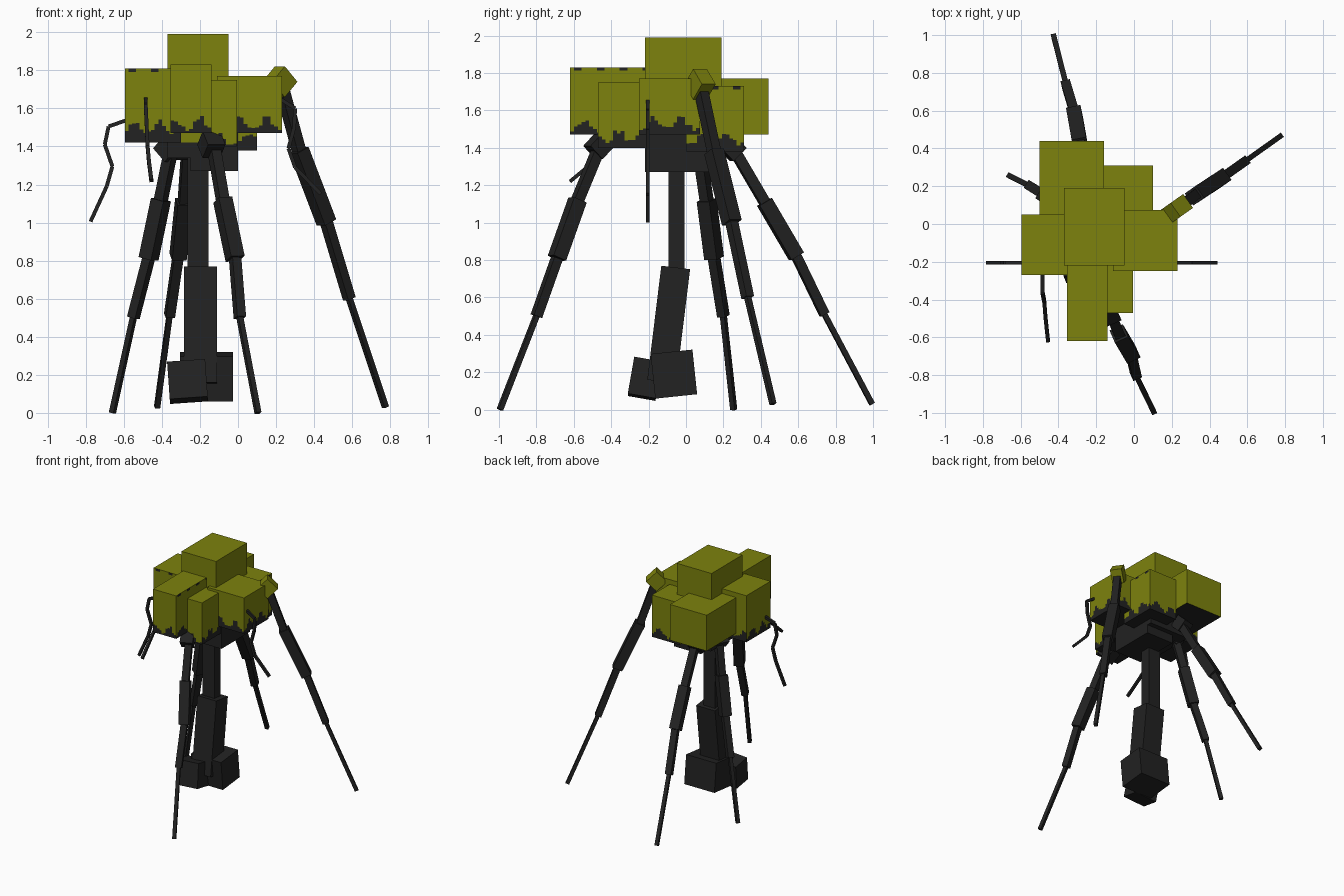
import bpy, bmesh, math, random
from mathutils import Vector, Matrix, Euler

if "Cube" in bpy.data.objects:
    bpy.data.objects.remove(bpy.data.objects["Cube"])

random.seed(4)


def material(name, rgb):
    m = bpy.data.materials.new(name)
    m.diffuse_color = (*rgb, 1)
    m.use_nodes = True
    m.node_tree.nodes["Principled BSDF"].inputs["Base Color"].default_value = m.diffuse_color
    return m


MOSS = material("moss_green", (0.205, 0.225, 0.004))
DARK = material("charcoal", (0.016, 0.016, 0.016))


def finish(name, bm, mats):
    mesh = bpy.data.meshes.new(name)
    bm.to_mesh(mesh)
    bm.free()
    for m in mats:
        mesh.materials.append(m)
    ob = bpy.data.objects.new(name, mesh)
    bpy.context.collection.objects.link(ob)
    return ob


def add_box(bm, matrix, size):
    bmesh.ops.create_cube(bm, size=1, matrix=matrix @ Matrix.Diagonal((*size, 1)))


def box(name, center, size, mat, rot=(0, 0, 0)):
    bm = bmesh.new()
    r = Euler([math.radians(a) for a in rot]).to_matrix().to_4x4()
    add_box(bm, Matrix.Translation(center) @ r, size)
    return finish(name, bm, [mat])


def add_beam(bm, a, b, w, d=None, ref=(0, 1, 0)):
    # rectangular bar from a to b, depth axis close to ref
    a, b = Vector(a), Vector(b)
    z = (b - a).normalized()
    x = Vector(ref).cross(z).normalized()
    y = z.cross(x)
    m = Matrix((x, y, z)).transposed().to_4x4()
    m.translation = (a + b) / 2
    add_box(bm, m, (w, d or w, (b - a).length))


def ragged_box(name, lo, hi, fringe, dashes=""):
    # green block, dark underside; fringe gives the ragged dark height per side
    bm = bmesh.new()
    (x0, y0, z0), (x1, y1, z1) = lo, hi
    walls = {"front": ((x0, y0), (x1, y0)), "right": ((x1, y0), (x1, y1)),
             "back": ((x1, y1), (x0, y1)), "left": ((x0, y1), (x0, y0))}

    def quad(pts, mat):
        bm.faces.new([bm.verts.new(p) for p in pts]).material_index = mat

    for side, (p, q) in walls.items():
        p, q = Vector(p), Vector(q)
        mean = fringe.get(side, 0)
        n = max(1, round((q - p).length / 0.02)) if mean else 1
        phase = random.uniform(0, 6)
        for i in range(n):
            a, b = p.lerp(q, i / n), p.lerp(q, (i + 1) / n)
            h = z0
            if mean:
                h += max(0.01, mean + 0.03 * math.sin(i * 0.9 + phase)
                         + random.uniform(-0.015, 0.015))
            t = z1 - (0.018 if side in dashes and i % 6 in (1, 2) and mean else 0)
            for u, v, mat in ((z0, h, 1), (h, t, 0), (t, z1, 1)):
                if v - u > 0.001:
                    quad([(*a, u), (*b, u), (*b, v), (*a, v)], mat)
    quad([(x0, y0, z1), (x1, y0, z1), (x1, y1, z1), (x0, y1, z1)], 0)
    quad([(x0, y1, z0), (x1, y1, z0), (x1, y0, z0), (x0, y0, z0)], 1)
    return finish(name, bm, [MOSS, DARK])


# Clustered head blocks
ragged_box("crown_block", (-0.37, -0.22, 1.42), (-0.05, 0.19, 1.99), {})
ragged_box("back_block", (-0.50, 0.0, 1.47), (-0.16, 0.44, 1.77), {})
ragged_box("back_right_block", (-0.16, 0.0, 1.38), (0.10, 0.31, 1.73),
           dict(front=0.06, right=0.06, back=0.06), "right")
ragged_box("left_block", (-0.595, -0.27, 1.42), (-0.30, 0.05, 1.81),
           dict(front=0.08, left=0.06, back=0.05), "front")
ragged_box("front_block", (-0.355, -0.62, 1.47), (-0.14, -0.15, 1.83),
           dict(front=0.05, right=0.05, left=0.05), "right")
ragged_box("front_small_block", (-0.14, -0.47, 1.40), (-0.005, -0.15, 1.75),
           dict(front=0.03, right=0.06))
ragged_box("right_block", (-0.11, -0.25, 1.47), (0.23, 0.075, 1.77),
           dict(front=0.05, right=0.06, back=0.05))

# Dark underbody
box("underbody_upper", (-0.185, -0.01, 1.41), (0.37, 0.42, 0.14), DARK)
box("underbody_lower", (-0.125, -0.03, 1.325), (0.25, 0.38, 0.11), DARK)

# Central trunk with heavy foot
box("trunk_upper", (-0.21, -0.05, 1.05), (0.11, 0.085, 0.66), DARK)
bm = bmesh.new()
add_beam(bm, (-0.197, -0.13, 0.15), (-0.197, -0.055, 0.76), 0.175, 0.155)
finish("trunk_lower", bm, [DARK])
box("foot_main", (-0.165, -0.065, 0.19), (0.28, 0.225, 0.24), DARK, (6, 0, 0))
box("foot_toe", (-0.265, -0.22, 0.165), (0.20, 0.15, 0.20), DARK, (-10, -4, 0))

# Stilt legs: foot, two lower joints, knee, hip
LEGS = {
    "front_leg": [(0.105, -0.995, 0), (0.01, -0.80, 0.5), (-0.015, -0.69, 0.81),
                  (-0.08, -0.58, 1.12), (-0.13, -0.46, 1.41)],
    "left_leg": [(-0.66, 0.255, 0), (-0.55, 0.20, 0.5), (-0.47, 0.15, 0.81),
                 (-0.405, 0.11, 1.12), (-0.35, 0.07, 1.39)],
    "back_leg": [(-0.425, 0.995, 0.03), (-0.36, 0.74, 0.51), (-0.315, 0.59, 0.82),
                 (-0.285, 0.42, 1.11), (-0.265, 0.25, 1.40)],
    "right_leg": [(0.775, 0.465, 0.03), (0.585, 0.33, 0.6), (0.465, 0.245, 1.0),
                  (0.32, 0.15, 1.38), (0.23, 0.08, 1.71)],
}
for name, pts in LEGS.items():
    out = Vector(pts[0]) - Vector(pts[-1])
    bm = bmesh.new()
    for a, b, w in zip(pts, pts[1:], (0.028, 0.05, 0.078, 0.055)):
        add_beam(bm, a, b, w, ref=(-out.y, out.x, 0))
    finish(name, bm, [DARK])
    green = name == "right_leg"
    hip = Vector(pts[-1]) + Vector((-0.01, -0.005, 0.03 if green else 0))
    box(name + "_hip", hip, (0.115, 0.09, 0.115) if green else (0.10, 0.10, 0.10),
        MOSS if green else DARK, (0, 45, math.degrees(math.atan2(out.y, out.x))))

# Thin dangling tendrils
TENDRILS = {
    "left_tendril": [(-0.58, -0.205, 1.54), (-0.68, -0.205, 1.505), (-0.70, -0.205, 1.41),
                     (-0.66, -0.205, 1.295), (-0.69, -0.205, 1.19), (-0.775, -0.205, 1.005)],
    "right_tendril": [(0.22, -0.205, 1.65), (0.30, -0.205, 1.60), (0.295, -0.205, 1.50),
                      (0.265, -0.205, 1.39), (0.30, -0.205, 1.29), (0.435, -0.205, 1.15)],
    "front_tendril": [(-0.485, -0.26, 1.65), (-0.485, -0.36, 1.62), (-0.48, -0.385, 1.51),
                      (-0.475, -0.41, 1.40), (-0.468, -0.50, 1.32), (-0.455, -0.62, 1.22)],
}
for name, pts in TENDRILS.items():
    ref = (1, 0, 0) if name == "front_tendril" else (0, 1, 0)
    bm = bmesh.new()
    for a, b in zip(pts, pts[1:]):
        add_beam(bm, a, b, 0.02, ref=ref)
    finish(name, bm, [DARK])
